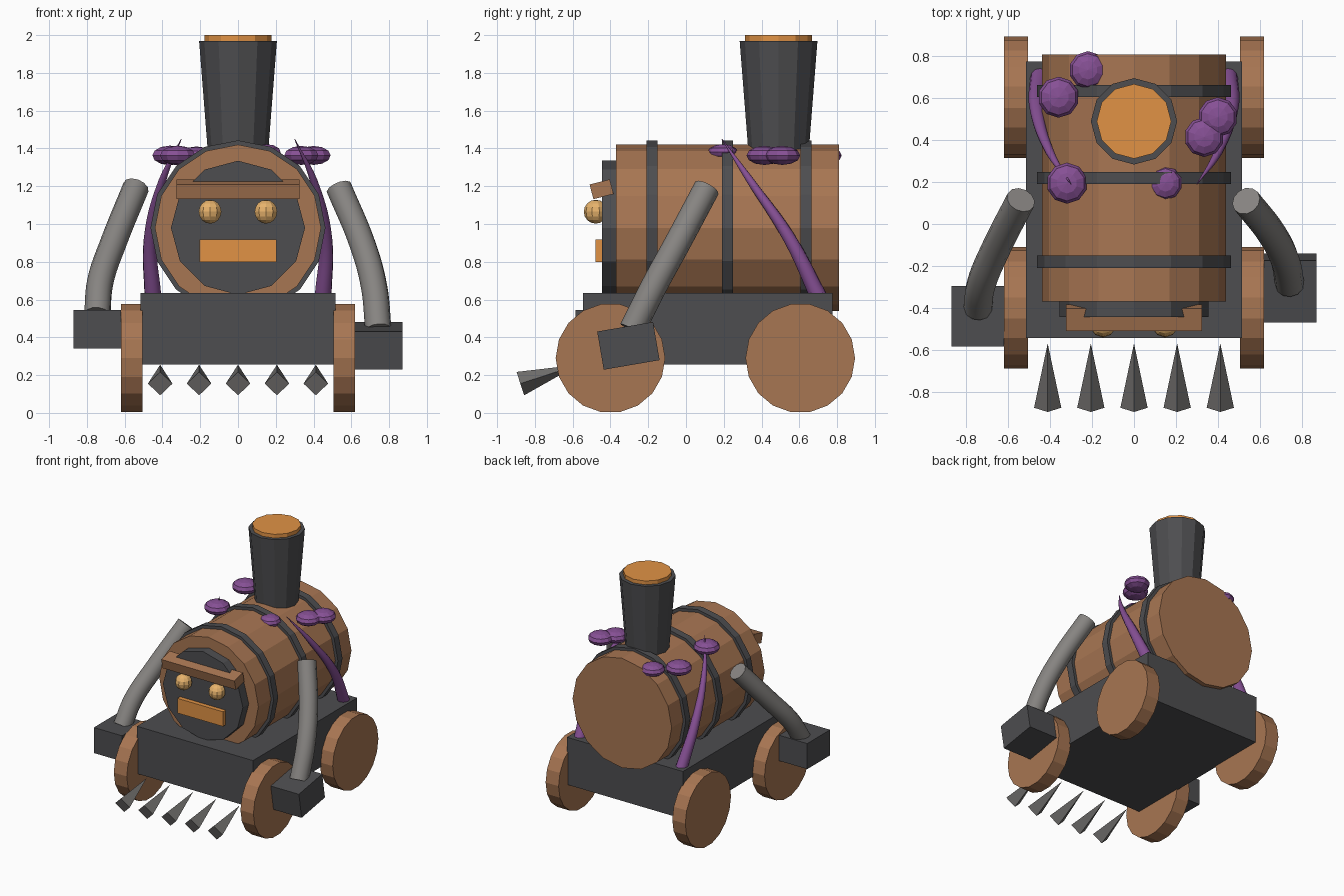
import bpy
from math import pi, radians
from mathutils import Vector

if "Cube" in bpy.data.objects:
    bpy.data.objects.remove(bpy.data.objects["Cube"])


def material(name, rgb):
    m = bpy.data.materials.new(name)
    m.diffuse_color = (*rgb, 1)
    m.use_nodes = True
    m.node_tree.nodes["Principled BSDF"].inputs["Base Color"].default_value = m.diffuse_color
    return m


WOOD = material("wood", (0.39, 0.18, 0.085))
IRON = material("iron", (0.075, 0.075, 0.08))
STEEL = material("steel", (0.24, 0.23, 0.22))
SPIKE = material("spike", (0.16, 0.155, 0.15))
GLOW = material("glow", (0.75, 0.29, 0.06))
EYE = material("eye", (0.8, 0.45, 0.15))
FUNGUS = material("fungus", (0.24, 0.08, 0.3))


def finish(name, mat):
    o = bpy.context.object
    o.name = name
    o.data.materials.append(mat)
    return o


def box(name, loc, size, mat, rot_x=0):
    bpy.ops.mesh.primitive_cube_add(size=1, location=loc, rotation=(rot_x, 0, 0))
    o = finish(name, mat)
    o.scale = size
    return o


def cone(name, a, b, r1, r2, sides, mat):
    # Prism or cone running from point a to point b
    a, b = Vector(a), Vector(b)
    d = b - a
    if abs(d.x) < 1e-6:
        rot = (Vector((0, 0, 1)).angle(d) * (1 if d.y < 0 else -1), 0, 0)
    else:
        rot = (0, pi / 2, 0)
    bpy.ops.mesh.primitive_cone_add(vertices=sides, radius1=r1, radius2=r2, depth=d.length,
                                    location=(a + b) / 2, rotation=rot)
    return finish(name, mat)


def ball(name, loc, scale, seg, rings, mat):
    bpy.ops.mesh.primitive_uv_sphere_add(segments=seg, ring_count=rings, radius=1, location=loc)
    o = finish(name, mat)
    o.scale = scale
    return o


def tube(name, points, radii, mat):
    # Smooth round tube through the points with a radius at each one
    c = bpy.data.curves.new(name, 'CURVE')
    c.dimensions = '3D'
    c.bevel_depth = 1
    c.bevel_resolution = 4
    c.resolution_u = 6
    c.use_fill_caps = True
    s = c.splines.new('BEZIER')
    s.bezier_points.add(len(points) - 1)
    for bp, p, r in zip(s.bezier_points, points, radii):
        bp.co = p
        bp.radius = r
        bp.handle_left_type = bp.handle_right_type = 'AUTO'
    o = bpy.data.objects.new(name, c)
    bpy.context.collection.objects.link(o)
    bpy.ops.object.select_all(action='DESELECT')
    o.select_set(True)
    bpy.context.view_layer.objects.active = o
    bpy.ops.object.convert(target='MESH')
    o = finish(name, mat)
    bpy.ops.object.shade_smooth_by_angle(angle=radians(40))
    return o


# Chassis and wheels
box("chassis", (0, 0.115, 0.445), (1.03, 1.32, 0.38), IRON)
for y, end in ((-0.40, "front"), (0.605, "rear")):
    for s, side in ((-1, "left"), (1, "right")):
        x = s * 0.5625
        cone(f"{end}_{side}_wheel", (x - 0.0575, y, 0.29), (x + 0.0575, y, 0.29),
             0.29, 0.29, 18, WOOD)

# Barrel boiler and iron bands
Z = 0.98
cone("boiler", (0, 0.81, Z), (0, -0.37, Z), 0.44, 0.44, 16, WOOD)
for i, y in enumerate((-0.18, 0.22, 0.635)):
    cone(f"boiler_band_{i}", (0, y + 0.029, Z), (0, y - 0.029, Z), 0.463, 0.463, 16, IRON)

# Chimney
cone("chimney", (0, 0.49, 1.36), (0, 0.49, 1.97), 0.158, 0.206, 12, IRON)
cone("chimney_glow", (0, 0.49, 1.90), (0, 0.49, 2.0), 0.178, 0.178, 12, GLOW)

# Face
cone("face_plate", (0, -0.36, Z), (0, -0.445, Z), 0.355, 0.355, 12, IRON)
box("brow", (0, -0.447, 1.184), (0.65, 0.11, 0.08), WOOD, 0.25)
box("mouth", (0, -0.455, 0.859), (0.405, 0.05, 0.118), GLOW)
for s, side in ((-1, "left"), (1, "right")):
    ball(f"{side}_eye", (s * 0.148, -0.478, 1.065), (0.063,) * 3, 10, 8, EYE)

# Front spikes
for i in range(5):
    x = (i - 2) * 0.206
    cone(f"front_spike_{i}", (x, -0.877, 0.155), (x, -0.57, 0.255), 0.065, 0, 4, SPIKE)

# Arms and fists (posed differently left and right)
tube("left_arm", [(-0.54, 0.115, 1.195), (-0.66, -0.12, 0.90), (-0.73, -0.29, 0.69),
                  (-0.745, -0.40, 0.52)], [0.07] * 4, STEEL)
tube("right_arm", [(0.535, 0.11, 1.19), (0.66, -0.05, 0.89), (0.72, -0.17, 0.67),
                   (0.743, -0.285, 0.44)], [0.07] * 4, STEEL)
box("left_fist", (-0.745, -0.44, 0.443), (0.25, 0.29, 0.205), IRON)
box("right_fist", (0.745, -0.305, 0.355), (0.25, 0.30, 0.205), IRON, 0.17)

# Creeping vines
for s, side in ((-1, "left"), (1, "right")):
    tube(f"{side}_vine", [(s * 0.45, 0.705, 0.61), (s * 0.465, 0.55, 0.92),
                          (s * 0.40, 0.34, 1.23), (s * 0.30, 0.19, 1.45)],
         [0.045, 0.034, 0.02, 0.002], FUNGUS)

# Mushroom caps
for i, (x, y, r) in enumerate(((-0.22, 0.735, 0.09), (-0.36, 0.605, 0.098),
                               (-0.32, 0.195, 0.098), (0.40, 0.51, 0.095),
                               (0.335, 0.415, 0.095), (0.15, 0.195, 0.08))):
    z = 1.38 if r == 0.08 else 1.363
    ball(f"mushroom_{i}", (x, y, z), (r, r, r * 0.53), 10, 6, FUNGUS)
